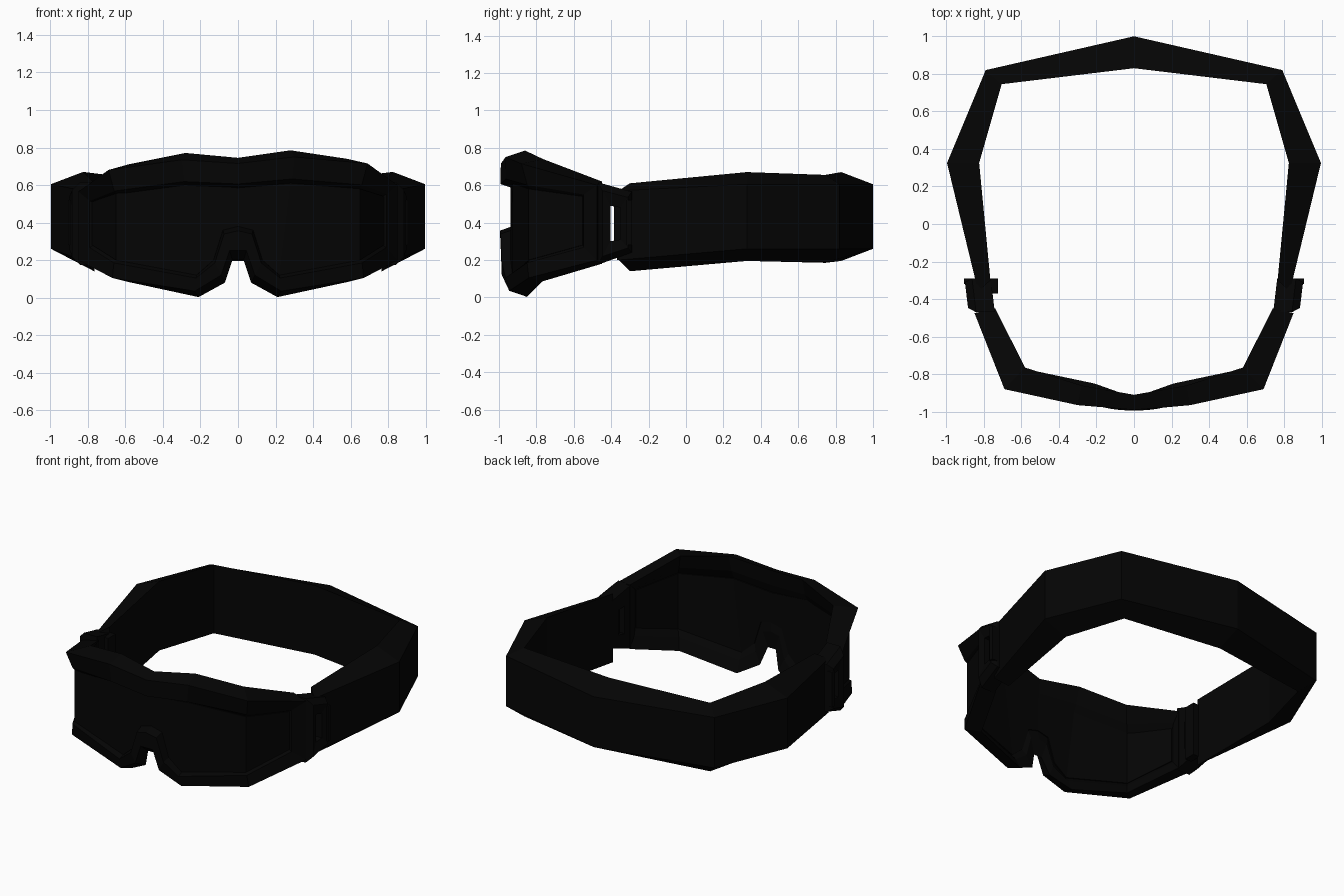
import bpy
import bmesh
from math import sin, cos, radians
from mathutils import Vector

if "Cube" in bpy.data.objects:
    bpy.data.objects.remove(bpy.data.objects["Cube"])


def make_material(name, value):
    mat = bpy.data.materials.new(name)
    mat.use_nodes = True
    color = (value, value, value, 1)
    mat.diffuse_color = color
    mat.node_tree.nodes["Principled BSDF"].inputs["Base Color"].default_value = color
    return mat


black = make_material("matte black", 0.0013)


def make_object(name, bm, mirrored=True, thickness=0):
    """Make a flat shaded object, mirrored across x = 0 if wanted."""
    bmesh.ops.recalc_face_normals(bm, faces=bm.faces)
    mesh = bpy.data.meshes.new(name)
    bm.to_mesh(mesh)
    bm.free()
    mesh.materials.append(black)
    obj = bpy.data.objects.new(name, mesh)
    bpy.context.collection.objects.link(obj)
    if mirrored:
        mirror = obj.modifiers.new("mirror", 'MIRROR')
        mirror.use_clip = True
    if thickness:
        solid = obj.modifiers.new("thickness", 'SOLIDIFY')
        solid.thickness = thickness
        solid.offset = 0


def loft(name, sections, closed=False, cap_start=False, mirrored=True):
    """Skin a row of closed cross-sections."""
    bm = bmesh.new()
    rings = [[bm.verts.new(p) for p in s] for s in sections]
    pairs = list(zip(rings, rings[1:]))
    if closed:
        pairs.append((rings[-1], rings[0]))
    for a, b in pairs:
        for i in range(len(a)):
            j = (i + 1) % len(a)
            bm.faces.new((a[i], a[j], b[j], b[i]))
    if cap_start:
        bm.faces.new(rings[0])
    make_object(name, bm, mirrored)


def points(*coords):
    return [Vector(c) for c in coords]


# Lens opening, front edge and rear crest of the frame, from brow round to nose
opening = points(
    (0, -.93, .585), (.28, -.92, .61), (.645, -.835, .58), (.77, -.55, .54), (.77, -.55, .28),
    (.645, -.835, .20), (.22, -.92, .12), (.13, -.93, .20), (.08, -.93, .36), (0, -.93, .38))
front = points(
    (0, -.99, .715), (.30, -.965, .75), (.69, -.88, .715), (.85, -.475, .60), (.85, -.475, .20),
    (.67, -.84, .105), (.23, -.945, .035), (.09, -.985, .12), (.045, -.99, .25), (0, -.99, .25))
crest = points(
    (0, -.91, .745), (.28, -.86, .785), (.58, -.765, .74), (.74, -.45, .62), (.74, -.45, .18),
    (.59, -.77, .085), (.21, -.85, .003), (.07, -.90, .08), (.03, -.93, .2), (0, -.93, .2))


def frame_section(inner, edge, outer):
    """Rim profile: lens edge, raised lip, front edge, crest, back lip."""
    side = inner.x / .8
    angle = radians(70) * side ** 2
    out = Vector((sin(angle), -cos(angle), 0))
    lip = inner.lerp(outer, .13) + out * (.065 - .04 * side)
    return [inner, lip, edge, outer, inner.lerp(outer, .35) - out * .01]


def left_brow(p):
    """Mirror a point; the brow sags slightly on this side."""
    sag = .035 * min(1, p.x / .7) if p.z > .5 else 0
    return Vector((-p.x, p.y, p.z - sag))


half = [frame_section(*s) for s in zip(opening, front, crest)]
other = [[left_brow(p) for p in s] for s in reversed(half[1:-1])]
loft("goggle_frame", half + other, closed=True, mirrored=False)

# Lens: centre, outer front and wrapped side panels
bm = bmesh.new()
v = [bm.verts.new(p) for p in opening]
for panel in ((0, 1, 6, 7, 8, 9), (1, 2, 5, 6), (2, 3, 4, 5)):
    bm.faces.new([v[i] for i in panel])
make_object("lens", bm, thickness=.015)


# Strap: outer face is shorter than the inner face, so its edges slope
def strap_section(outer, inner, outer_z, inner_z):
    return [(*outer, outer_z[0]), (*inner, inner_z[0]),
            (*inner, inner_z[1]), (*outer, outer_z[1])]


outer_z = (.605, .26)
loft("strap", [
    strap_section((.83, -.36), (.765, -.30), (.57, .20), (.61, .14)),
    strap_section((.996, .325), (.825, .325), outer_z, (.67, .195)),
    strap_section((.79, .82), (.705, .745), outer_z, (.655, .185)),
    strap_section((0, 1), (0, .83), outer_z, (.67, .195)),
], cap_start=True)

# Buckle: tapered slotted frame joining the goggles and strap
outline = points((0, -.47, .615), (0, -.29, .565), (0, -.29, .24), (0, -.47, .175))
slot = points((0, -.405, .49), (0, -.35, .48), (0, -.35, .31), (0, -.405, .30))


def buckle_section(edge, hole):
    def at(point, x):
        # the plate splays outward toward the strap
        return Vector((x + (point.y + .4) * .12, point.y, point.z))
    return [at(edge, .75), at(edge, .85), at(edge.lerp(hole, .35), .89),
            at(hole, .875), at(hole, .75)]


loft("buckle", [buckle_section(a, b) for a, b in zip(outline, slot)], closed=True)


def block(name, size, centre, mirrored=True):
    bm = bmesh.new()
    bmesh.ops.create_cube(bm, size=1)
    bmesh.ops.scale(bm, verts=bm.verts, vec=size)
    bmesh.ops.translate(bm, verts=bm.verts, vec=centre)
    make_object(name, bm, mirrored)


# Raised bar at the rear of each buckle, strap tongue in the slot, loose strap tail
block("buckle_bar", (.04, .03, .24), (.885, -.305, .40))
block("strap_tongue", (.05, .06, .25), (.80, -.355, .40))
block("strap_tail", (.05, .08, .37), (-.75, -.33, .385), mirrored=False)
